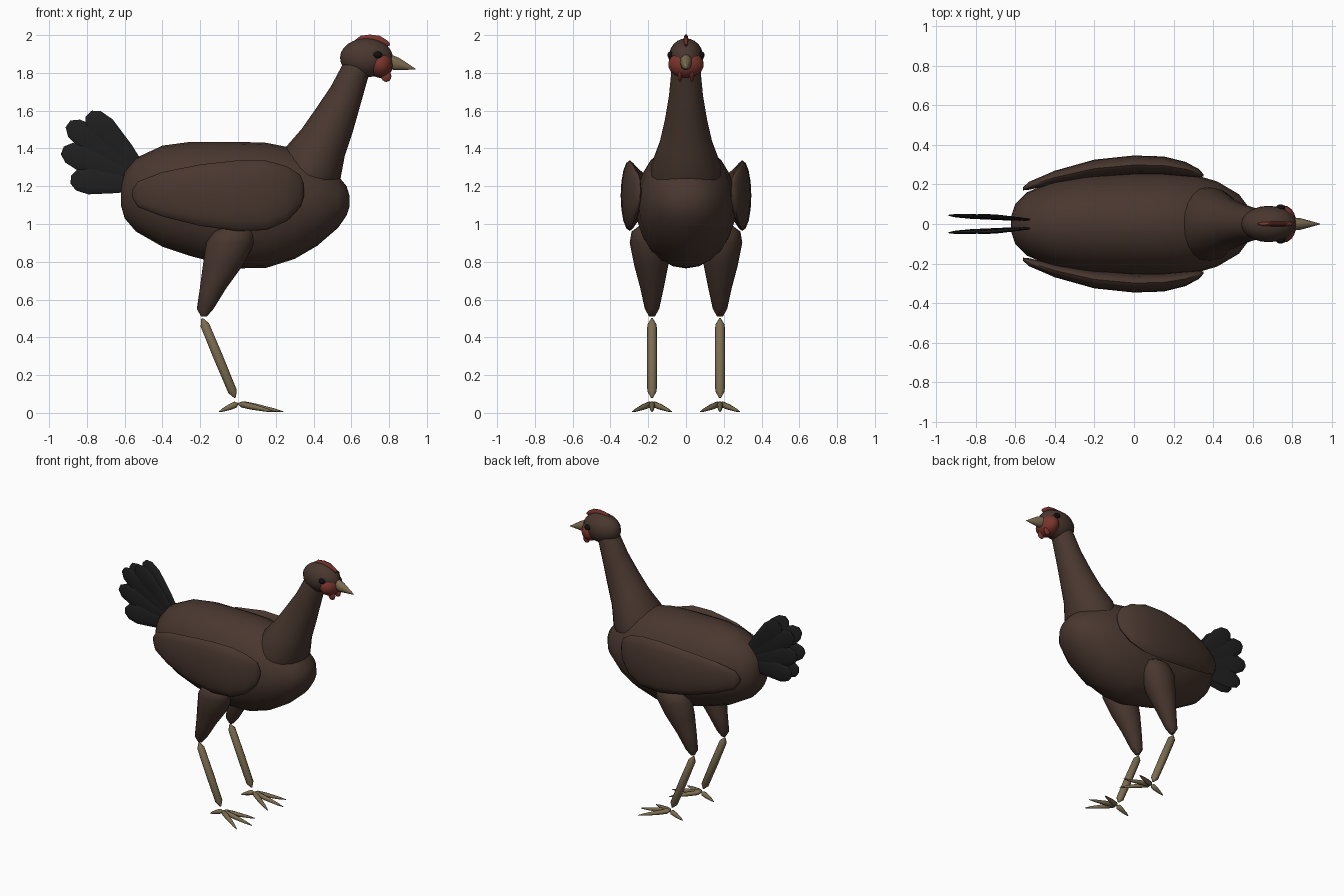
import bpy, bmesh, math
from mathutils import Vector

cube = bpy.data.objects.get("Cube")
if cube:
    bpy.data.objects.remove(cube, do_unlink=True)


def material(name, rgb):
    m = bpy.data.materials.new(name)
    m.use_nodes = True
    m.diffuse_color = (*rgb, 1)
    m.node_tree.nodes["Principled BSDF"].inputs["Base Color"].default_value = (*rgb, 1)
    return m


BROWN = material("brown plumage", (0.066, 0.038, 0.028))
BLACK = material("black tail", (0.014, 0.014, 0.014))
TAN = material("tan horn", (0.2, 0.15, 0.08))
RED = material("red skin", (0.19, 0.035, 0.025))
EYE = material("dark eye", (0.006, 0.005, 0.005))
X, Y, Z = Vector((1, 0, 0)), Vector((0, 1, 0)), Vector((0, 0, 1))


def finish(name, bm, mat):
    bmesh.ops.recalc_face_normals(bm, faces=bm.faces)
    mesh = bpy.data.meshes.new(name)
    bm.to_mesh(mesh)
    bm.free()
    mesh.materials.append(mat)
    ob = bpy.data.objects.new(name, mesh)
    bpy.context.collection.objects.link(ob)
    bpy.ops.object.select_all(action='DESELECT')
    ob.select_set(True)
    bpy.context.view_layer.objects.active = ob
    bpy.ops.object.shade_smooth_by_angle(angle=math.radians(50))
    return ob


def loft(name, rings, u, v, mat, sides=16):
    """Skin elliptical rings given as (x, y, z, radius along u, radius along v)."""
    bm = bmesh.new()
    loops = []
    for x, y, z, ru, rv in rings:
        loop = []
        for i in range(sides):
            a = math.tau * i / sides
            loop.append(bm.verts.new(Vector((x, y, z)) + u * ru * math.cos(a) + v * rv * math.sin(a)))
        loops.append(loop)
    for a, b in zip(loops, loops[1:]):
        for i in range(sides):
            j = (i + 1) % sides
            bm.faces.new((a[i], a[j], b[j], b[i]))
    bm.faces.new(loops[0])
    bm.faces.new(loops[-1])
    return finish(name, bm, mat)


def spindle(name, start, end, profile, mat, flat=1.0, sides=10):
    """Tapered rod; profile holds (fraction, radius), flat scales it sideways."""
    p, q = Vector(start), Vector(end)
    d = (q - p).normalized()
    u = (Y - d * d.dot(Y)).normalized()
    rings = [(*p.lerp(q, t), r * flat, r) for t, r in profile]
    return loft(name, rings, u, d.cross(u), mat, sides)


def ball(name, centre, radii, mat, segments=20, rings=12):
    bm = bmesh.new()
    bmesh.ops.create_uvsphere(bm, u_segments=segments, v_segments=rings, radius=1)
    bmesh.ops.scale(bm, vec=radii, verts=bm.verts)
    bmesh.ops.translate(bm, vec=centre, verts=bm.verts)
    return finish(name, bm, mat)


# Body: (x, top, bottom, half width)
body = [(-0.62, 1.2, 1.1, 0.04), (-0.6, 1.28, 1.03, 0.1), (-0.54, 1.35, 0.96, 0.16),
        (-0.4, 1.415, 0.88, 0.22), (-0.25, 1.435, 0.83, 0.25), (0, 1.435, 0.765, 0.265),
        (0.15, 1.43, 0.768, 0.265), (0.3, 1.4, 0.815, 0.25), (0.42, 1.34, 0.885, 0.215),
        (0.53, 1.255, 0.98, 0.15), (0.575, 1.2, 1.045, 0.09), (0.59, 1.15, 1.09, 0.03)]
loft("body", [(x, 0, (t + b) / 2, w, (t - b) / 2) for x, t, b, w in body], Y, Z, BROWN, 24)

# Neck, sloping forward up to the head
lean = Vector((0.85, 0, -0.52)).normalized()
neck = [(0.36, 0, 1.25, 0.185, 0.16), (0.395, 0, 1.315, 0.183, 0.17),
        (0.45, 0, 1.43, 0.14, 0.135), (0.51, 0, 1.55, 0.112, 0.115),
        (0.57, 0, 1.68, 0.09, 0.092), (0.62, 0, 1.805, 0.078, 0.077),
        (0.65, 0, 1.86, 0.065, 0.065)]
loft("neck", neck, Y, lean, BROWN, 20)

# Head
ball("head", (0.68, 0, 1.88), (0.14, 0.092, 0.103), BROWN)
ball("face", (0.755, 0, 1.845), (0.066, 0.094, 0.072), RED)
spindle("beak", (0.79, 0, 1.862), (0.94, 0, 1.82),
        [(0, 0.042), (0.35, 0.036), (0.7, 0.018), (1, 0.002)], TAN, 0.8)
comb = [(0.62, 0, 1.968, 0.003, 0.006), (0.65, 0, 1.978, 0.01, 0.02), (0.7, 0, 1.98, 0.012, 0.024),
        (0.75, 0, 1.972, 0.012, 0.026), (0.79, 0, 1.956, 0.01, 0.017), (0.805, 0, 1.95, 0.003, 0.005)]
loft("comb", comb, Y, Z, RED, 10)

# Wing: (x, top, bottom, centre y, half thickness)
wing = [(-0.56, 1.18, 1.14, 0.178, 0.008), (-0.53, 1.225, 1.09, 0.193, 0.02),
        (-0.4, 1.275, 1.04, 0.235, 0.034), (-0.2, 1.315, 0.99, 0.28, 0.045),
        (0, 1.337, 0.963, 0.298, 0.048), (0.15, 1.335, 0.968, 0.295, 0.046),
        (0.26, 1.305, 1.015, 0.277, 0.037), (0.33, 1.26, 1.09, 0.256, 0.02),
        (0.35, 1.21, 1.15, 0.246, 0.006)]

# Thigh: (z, back x, front x, centre y, half width)
thigh = [(0.51, -0.195, -0.165, 0.18, 0.015), (0.55, -0.218, -0.13, 0.18, 0.038),
         (0.66, -0.202, -0.062, 0.18, 0.062), (0.78, -0.186, 0.025, 0.184, 0.09),
         (0.9, -0.168, 0.088, 0.194, 0.104), (0.96, -0.13, 0.085, 0.196, 0.092),
         (0.995, -0.06, 0.05, 0.196, 0.045)]
tail_tips = [(-0.79, 1.585), (-0.9, 1.53), (-0.93, 1.39), (-0.885, 1.235)]
toe_profile = [(0, 0.003), (0.12, 0.017), (0.4, 0.016), (0.8, 0.009), (1, 0.002)]

for side, s in (("left", 1), ("right", -1)):
    loft(side + "_wing", [(x, s * y, (t + b) / 2, w, (t - b) / 2) for x, t, b, y, w in wing],
         Y, Z, BROWN)
    loft(side + "_thigh", [((a + b) / 2, s * y, z, (b - a) / 2, w) for z, a, b, y, w in thigh],
         X, Y, BROWN)

    # Shank and toes
    hip = 0.18 * s
    spindle(side + "_shank", (-0.19, hip, 0.5), (-0.015, hip, 0.08),
            [(0, 0.005), (0.08, 0.025), (0.5, 0.027), (0.92, 0.025), (1, 0.005)], TAN)
    for toe, dx, dy in (("middle", 0.24, 0), ("outer", 0.19, 0.105),
                        ("inner", 0.19, -0.105), ("hind", -0.1, 0)):
        spindle(f"{side}_{toe}_toe", (0, hip, 0.05), (dx, hip + s * dy, 0.006),
                toe_profile, TAN, 1.0, 8)

    # Eye and wattle
    ball(side + "_eye", (0.74, s * 0.083, 1.895), (0.024, 0.016, 0.018), EYE, 12, 8)
    ball(side + "_wattle", (0.785, s * 0.032, 1.782), (0.027, 0.012, 0.03), RED, 12, 8)

    # Tail fan
    for n, (x, z) in enumerate(tail_tips):
        spindle(f"{side}_tail_feather_{n + 1}", (-0.5, s * 0.018, 1.27 - 0.02 * n), (x, s * 0.044, z),
                [(0, 0.025), (0.35, 0.055), (0.75, 0.072), (0.92, 0.055), (1, 0.022)],
                BLACK, 0.16, 12)
